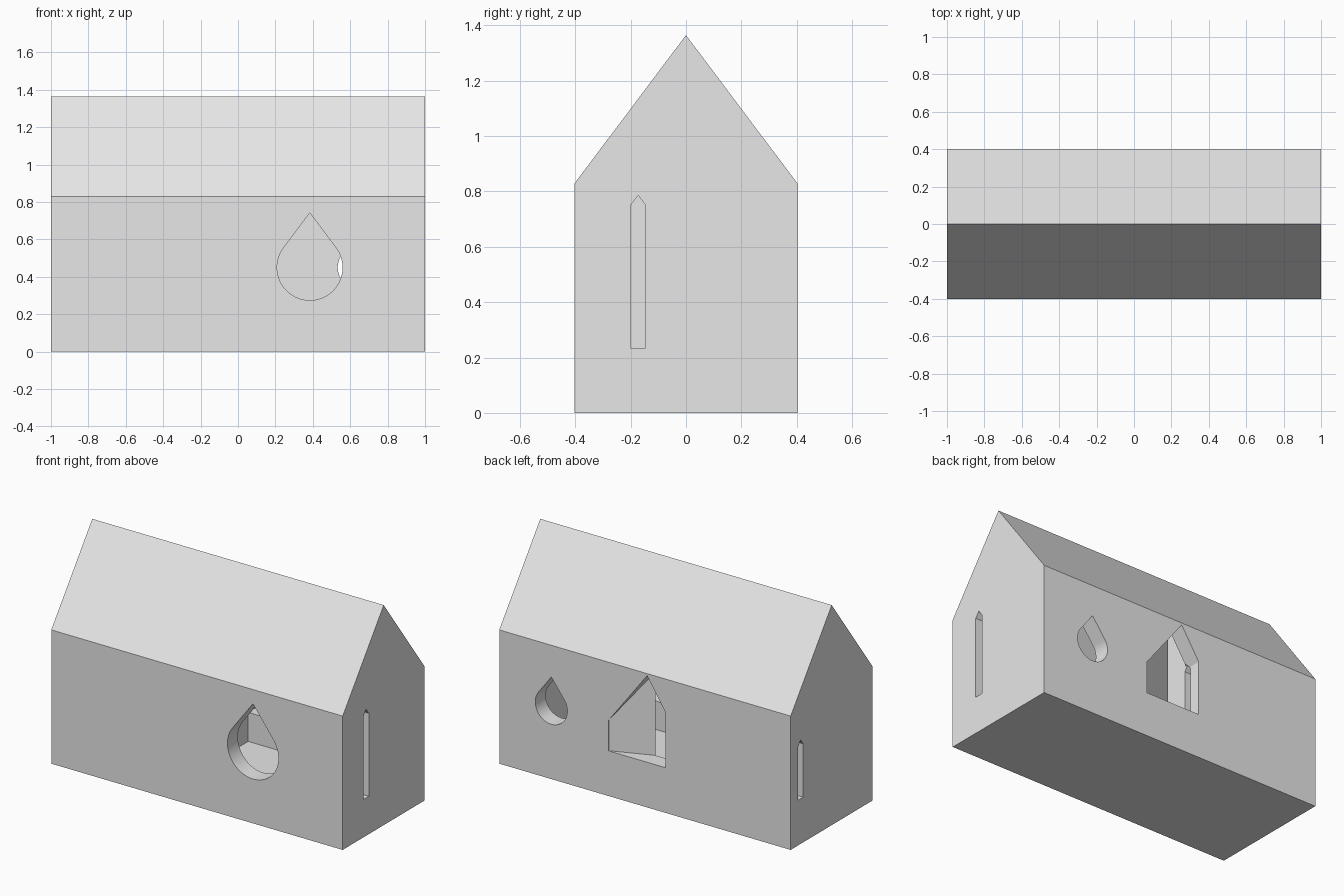
import bpy, bmesh, math
from mathutils import Vector

if "Cube" in bpy.data.objects:
    bpy.data.objects.remove(bpy.data.objects["Cube"], do_unlink=True)

plaster = bpy.data.materials.new("plain_grey")
plaster.use_nodes = True
plaster.diffuse_color = (0.8, 0.8, 0.8, 1)
plaster.node_tree.nodes["Principled BSDF"].inputs["Base Color"].default_value = (0.8, 0.8, 0.8, 1)


def prism(name, profile, axis, start, end, trim=None):
    """Extrude a 2D profile (horizontal, z) along x or y; trim = (point, normal) to keep."""
    bm = bmesh.new()
    place = (lambda h, z: (start, h, z)) if axis == "x" else (lambda h, z: (h, start, z))
    face = bm.faces.new([bm.verts.new(place(h, z)) for h, z in profile])
    step = Vector((end - start, 0, 0)) if axis == "x" else Vector((0, end - start, 0))
    grown = bmesh.ops.extrude_face_region(bm, geom=[face])["geom"]
    bmesh.ops.translate(bm, vec=step, verts=[g for g in grown if isinstance(g, bmesh.types.BMVert)])
    if trim:
        cut = bmesh.ops.bisect_plane(bm, geom=bm.verts[:] + bm.edges[:] + bm.faces[:],
                                     plane_co=trim[0], plane_no=trim[1], clear_inner=True)
        edges = [g for g in cut["geom_cut"] if isinstance(g, bmesh.types.BMEdge)]
        bmesh.ops.holes_fill(bm, edges=edges)
    bmesh.ops.recalc_face_normals(bm, faces=bm.faces)
    mesh = bpy.data.meshes.new(name)
    bm.to_mesh(mesh)
    bm.free()
    mesh.materials.append(plaster)
    obj = bpy.data.objects.new(name, mesh)
    bpy.context.collection.objects.link(obj)
    return obj


def gable(mid, half, bottom, eave, top):
    return [(mid - half, bottom), (mid + half, bottom), (mid + half, eave),
            (mid, top), (mid - half, eave)]


def teardrop(mid, z, radius, steps=56):
    """Circle whose upper part closes in tangent lines to a point."""
    tangent = math.asin(0.6)
    sweep = 2 * math.pi - 2 * (math.pi / 2 - tangent)
    first = math.pi / 2 + (math.pi / 2 - tangent)
    arc = [first + sweep * i / steps for i in range(steps + 1)]
    return [(mid, z + radius / 0.6)] + [(mid + radius * math.cos(a), z + radius * math.sin(a)) for a in arc]


# Solid house body
house = prism("house_body", gable(0, 0.402, 0, 0.83, 1.365), "x", -1, 1)

# Room, windows and slits to be cut away
window = [(0.25, 0.28), (0.25, 0.47), (-0.015, 0.817), (-0.14, 0.623), (-0.14, 0.28)]
splay = (Vector((0, 0.3, 0)), Vector((-0.1, 0.25, 0)))
cutters = [
    prism("room_cutter", gable(0, 0.3, 0.1, 0.8, 1.2), "x", -0.14, 0.9),
    prism("front_teardrop_cutter", teardrop(0.384, 0.45, 0.175), "y", -0.5, -0.2),
    prism("back_teardrop_cutter", teardrop(0.643, 0.45, 0.11), "y", 0.2, 0.5),
    prism("back_window_cutter", window, "y", 0.25, 0.5, splay),
    prism("left_slit_cutter", gable(-0.173, 0.027, 0.235, 0.75, 0.786), "x", 0.8, 1.1),
    prism("right_slit_cutter", gable(0.305, 0.025, 0.28, 0.612, 0.645), "x", -1.1, -0.1),
]
for cutter in cutters:
    cutter.hide_render = True
    mod = house.modifiers.new(cutter.name, "BOOLEAN")
    mod.operation = "DIFFERENCE"
    mod.solver = "EXACT"
    mod.object = cutter

# Apply the cuts and drop the helpers
result = bpy.data.meshes.new_from_object(house.evaluated_get(bpy.context.evaluated_depsgraph_get()))
house.modifiers.clear()
house.data = result
for cutter in cutters:
    bpy.data.objects.remove(cutter, do_unlink=True)

# Smooth the curved reveals only
bpy.ops.object.select_all(action="DESELECT")
house.select_set(True)
bpy.context.view_layer.objects.active = house
bpy.ops.object.shade_smooth_by_angle(angle=math.radians(25))
